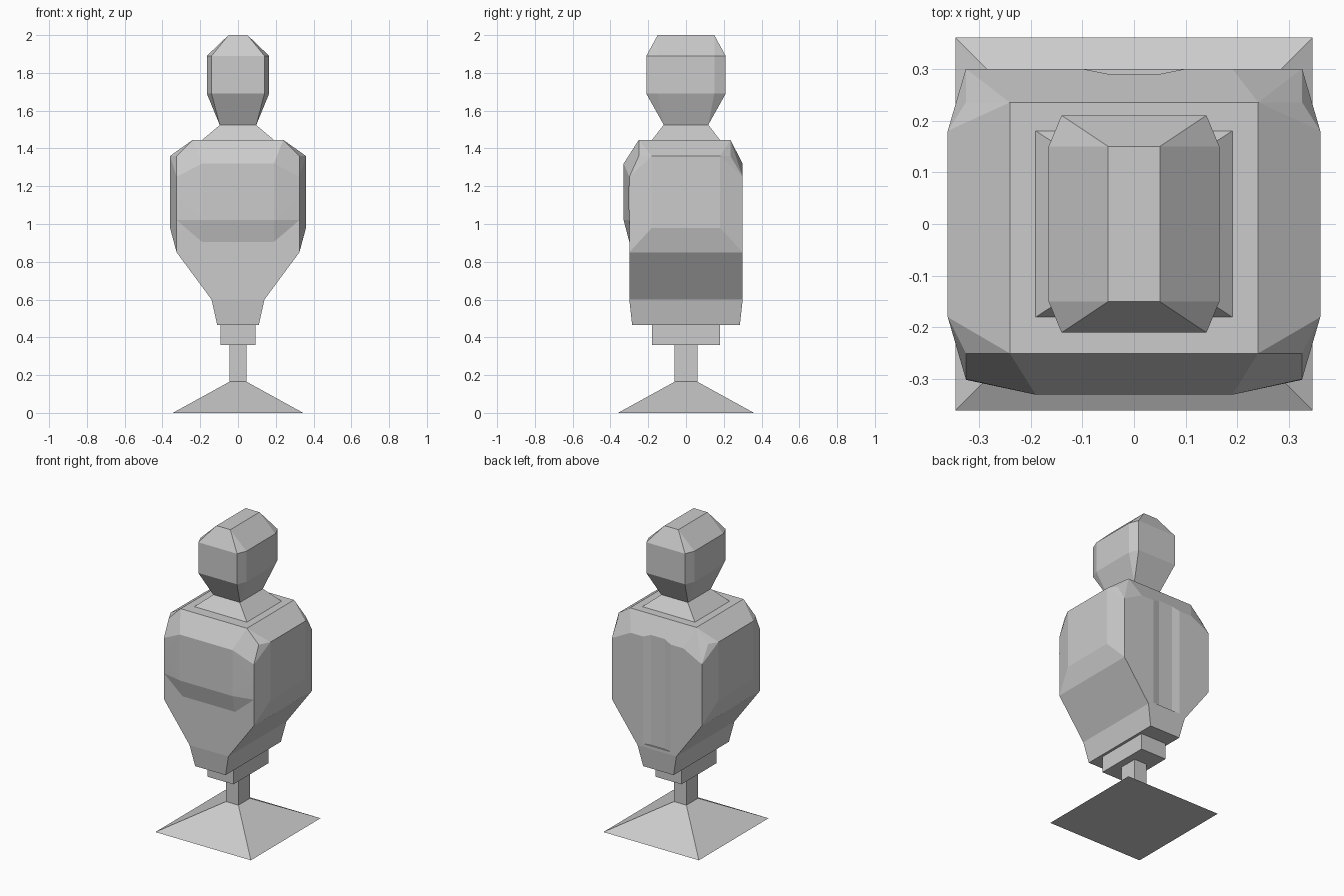
import bpy, bmesh

if "Cube" in bpy.data.objects:
    bpy.data.objects.remove(bpy.data.objects["Cube"])


def hull(name, points, mirror_y=False, open_back=False):
    """Convex faceted part from half its corner points, mirrored in x (and y)."""
    pts = set()
    for x, y, z in points:
        for sx in (-1, 1):
            for sy in ((-1, 1) if mirror_y else (1,)):
                pts.add((sx * x, sy * y, z))
    bm = bmesh.new()
    verts = [bm.verts.new(p) for p in sorted(pts)]
    bmesh.ops.convex_hull(bm, input=verts)
    loose = [v for v in bm.verts if not v.link_faces]
    bmesh.ops.delete(bm, geom=loose, context='VERTS')
    bmesh.ops.recalc_face_normals(bm, faces=bm.faces)
    if open_back:
        back = [f for f in bm.faces if f.normal.y > -0.02]
        bmesh.ops.delete(bm, geom=back, context='FACES')
    else:
        bmesh.ops.dissolve_limit(bm, angle_limit=0.01, verts=bm.verts, edges=bm.edges)
    me = bpy.data.meshes.new(name)
    bm.to_mesh(me)
    bm.free()
    ob = bpy.data.objects.new(name, me)
    bpy.context.collection.objects.link(ob)
    return ob


def frustum(name, z0, x0, y0, z1, x1, y1):
    return hull(name, [(x0, y0, z0), (x1, y1, z1)], mirror_y=True)


# Stand: pyramid foot, stem and collar
frustum("foot", 0, .345, .36, .165, .045, .06)
frustum("stem", .165, .045, .06, .36, .045, .06)
frustum("collar", .36, .093, .18, .465, .093, .18)

# Torso: waist and faceted main block
frustum("waist", .465, .11, .285, .6, .14, .30)
torso = hull("torso", [
    (.14, -.3, .6), (.14, .3, .6), (.325, -.3, .85), (.325, .3, .85),
    (.36, -.18, .98), (.36, .18, .98), (.36, -.18, 1.36), (.36, .18, 1.36),
    (.325, -.3, 1.25), (.325, .3, 1.25), (.19, .3, 1.32),
    (.325, -.25, 1.36), (.325, .235, 1.36),
    (.24, -.25, 1.445), (.24, .235, 1.445)])

# Raised chest with an angled lower band
hull("chest", [
    (.19, -.3, .905), (.325, -.3, 1.02), (.325, -.301, 1.14), (.325, -.3, 1.25),
    (.19, -.33, 1.02), (.19, -.33, 1.32),
    (.325, -.25, 1.36), (.24, -.25, 1.445)], open_back=True)

# Shallow spine groove down the back
cutter = hull("groove_cutter", [(x, y, z) for z in (.62, 1.42)
                                for x, y in ((.05, .29), (.15, .31))])
cutter.hide_render = True
cutter.hide_viewport = True
groove = torso.modifiers.new("spine_groove", 'BOOLEAN')
groove.operation = 'DIFFERENCE'
groove.solver = 'EXACT'
groove.object = cutter

# Neck and head
frustum("neck", 1.445, .19, .18, 1.525, .095, .118)
hull("head", [(.097, .118, 1.525),
              (.14, .21, 1.69), (.165, .15, 1.69),
              (.14, .21, 1.89), (.165, .15, 1.89),
              (.05, .15, 2.0)], mirror_y=True)
